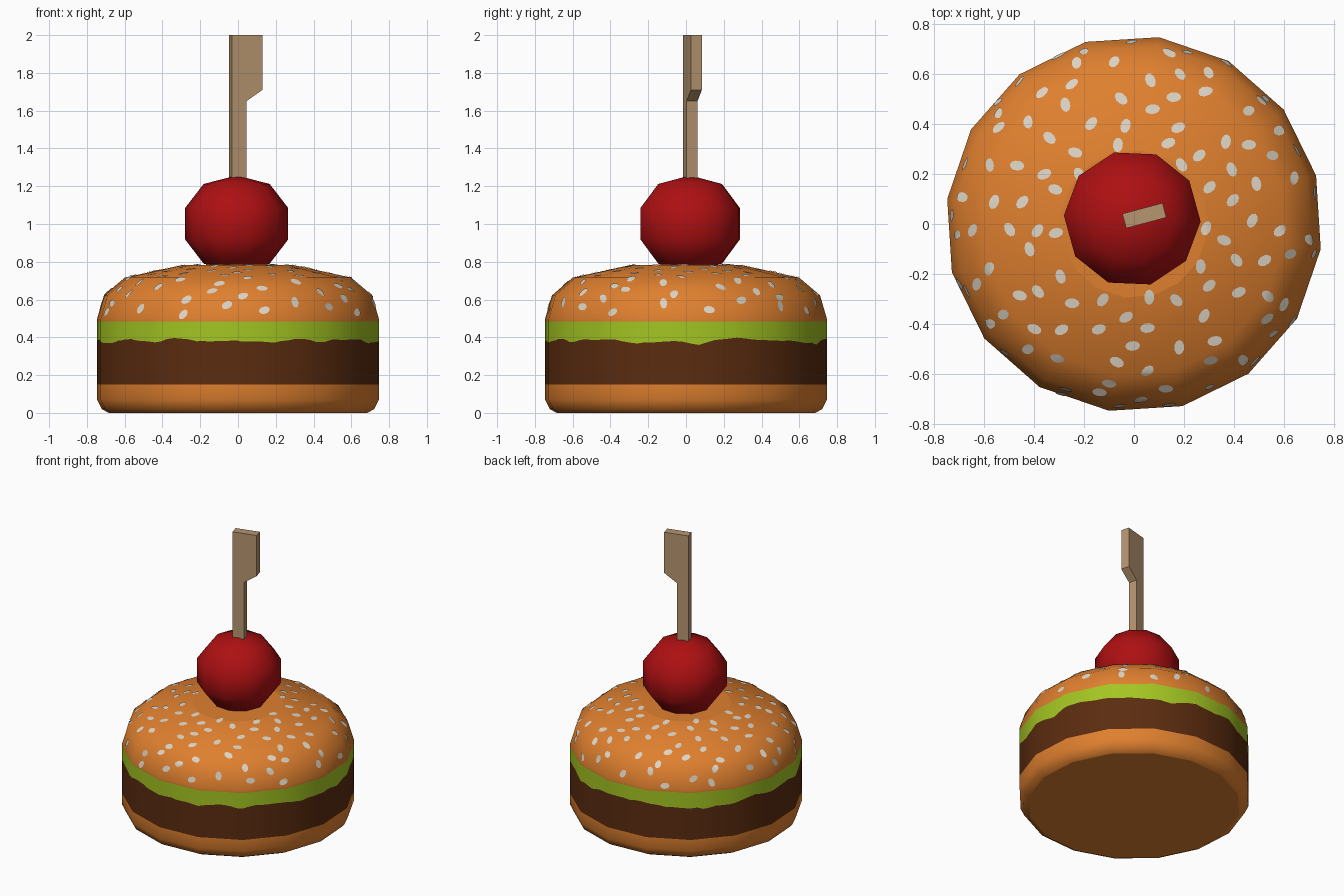
import bpy, bmesh, math, random
from mathutils import Vector
from mathutils.bvhtree import BVHTree

if "Cube" in bpy.data.objects:
    bpy.data.objects.remove(bpy.data.objects["Cube"])

random.seed(4)
SIDES, TURN, R = 16, math.radians(14.9), 0.752


def material(name, rgb):
    m = bpy.data.materials.new(name)
    m.diffuse_color = (*rgb, 1)
    m.use_nodes = True
    m.node_tree.nodes["Principled BSDF"].inputs["Base Color"].default_value = m.diffuse_color
    return m


BUN = material("toasted orange", (0.74, 0.215, 0.028))
SEED = material("seed cream", (0.72, 0.66, 0.56))
GREEN = material("lettuce green", (0.37, 0.56, 0.016))
BROWN = material("patty brown", (0.105, 0.025, 0.005))
RED = material("tomato red", (0.42, 0.005, 0.006))
WOOD = material("wood tan", (0.47, 0.30, 0.16))


def make(name, verts, faces, mat, smooth=True):
    me = bpy.data.meshes.new(name)
    me.from_pydata(verts, [], faces)
    me.materials.append(mat)
    for p in me.polygons:
        p.use_smooth = smooth and abs(p.normal.z) < 0.999
    ob = bpy.data.objects.new(name, me)
    bpy.context.collection.objects.link(ob)
    return ob


def lathe(name, profile, n, turn, mat, centre=(0, 0)):
    """Spin (radius, z) points listed bottom to top; zero radius becomes a pole."""
    verts, rings, faces = [], [], []
    for r, z in profile:
        count = n if r else 1
        rings.append([len(verts) + i % count for i in range(n)])
        verts += [(centre[0] + r * math.cos(turn + math.tau * i / n),
                   centre[1] + r * math.sin(turn + math.tau * i / n), z) for i in range(count)]
    for a, b in zip(rings, rings[1:]):
        for i in range(n):
            j = (i + 1) % n
            faces.append(tuple(dict.fromkeys((a[i], a[j], b[j], b[i]))))
    return make(name, verts, faces, mat)


# Buns
lathe("bottom_bun", [(0, 0), (0.69, 0), (0.728, 0.02), (R, 0.07), (R, 0.15)],
      SIDES, TURN, BUN)
top_bun = lathe("top_bun", [(R, 0.485), (R, 0.50), (0.716, 0.622), (0.605, 0.716),
                            (0.295, 0.783), (0, 0.786)], SIDES, TURN, BUN)

# Patty and lettuce: facetted walls that meet along a ragged line
STEPS = 7
COUNT = SIDES * STEPS
ragged = []
for k in range(COUNT):
    a = math.tau * k / COUNT
    drip = sum(math.exp(-((math.degrees(a) - d) / 4) ** 2) for d in (55, 220, 349, 120, 290))
    ragged.append(0.384 + 0.009 * math.sin(5 * a + 1) + 0.006 * math.sin(13 * a)
                  - 0.02 * drip + random.uniform(-0.004, 0.004))


def corner(i):
    a = TURN + math.tau * i / SIDES
    return Vector((R * math.cos(a), R * math.sin(a), 0))


def wall(name, low, high, mat):
    ring = [corner(k // STEPS).lerp(corner(k // STEPS + 1), k % STEPS / STEPS)
            for k in range(COUNT)]
    verts = [(p.x, p.y, z) for zs in (low, high) for p, z in zip(ring, zs)]
    faces = [(k, (k + 1) % COUNT, COUNT + (k + 1) % COUNT, COUNT + k) for k in range(COUNT)]
    ob = make(name, verts, faces, mat)
    ob.data.normals_split_custom_set_from_vertices(
        [Vector((x, y, 0)).normalized() for x, y, z in verts])


wall("patty", [0.15] * COUNT, ragged, BROWN)
wall("lettuce", ragged, [0.485] * COUNT, GREEN)

# Sesame seeds: thin ovals wrapped onto the top bun
bm = bmesh.new()
bm.from_mesh(top_bun.data)
tree = BVHTree.FromBMesh(bm)
bm.free()
origin = Vector((0, 0, 0.2))
verts, faces = [], []
N_SEEDS, OUTLINE = 120, 10
for s in range(N_SEEDS):
    a = s * 2.39996 + random.uniform(-0.12, 0.12)
    tilt = math.acos(0.90 - 0.255 * 2 * (s + random.random()) / N_SEEDS)
    d = Vector((math.sin(tilt) * math.cos(a), math.sin(tilt) * math.sin(a), math.cos(tilt)))
    hit, nor, _, _ = tree.ray_cast(origin, d)
    if hit is None or hit.z < 0.52:
        continue
    u = nor.orthogonal().normalized()
    v = nor.cross(u)
    spin = random.uniform(0, math.pi)
    u, v = u * math.cos(spin) + v * math.sin(spin), v * math.cos(spin) - u * math.sin(spin)
    pts = [hit] + [hit + u * 0.030 * math.cos(math.tau * i / OUTLINE)
                   + v * 0.020 * math.sin(math.tau * i / OUTLINE) for i in range(OUTLINE)]
    base = len(verts)
    for p in pts:
        h, n, _, _ = tree.ray_cast(origin, (p - origin).normalized())
        verts.append((h or p) + nor * 0.004)
    faces += [(base, base + 1 + i, base + 1 + (i + 1) % OUTLINE) for i in range(OUTLINE)]
make("sesame_seeds", verts, faces, SEED)

# Cherry tomato
lathe("tomato", [(0, 0.745), (0.175, 0.79), (0.273, 0.918), (0.273, 1.085),
                 (0.175, 1.212), (0, 1.257)], 10, math.radians(-2.5), RED, (-0.007, 0.022))

# Flag pick: one outline pushed to a thickness
outline = [(0, 1.0), (0.078, 1.0), (0.078, 1.65), (0.166, 1.71), (0.166, 2.0), (0, 2.0)]
n = len(outline)
pick = make("wooden_pick", [(x, y, z) for y in (0, 0.06) for x, z in outline],
            [tuple(range(n)), tuple(range(2 * n - 1, n - 1, -1))]
            + [(i, i + n, (i + 1) % n + n, (i + 1) % n) for i in range(n)], WOOD, False)
pick.location = (-0.031, -0.017, 0)
pick.rotation_euler.z = math.radians(15)
